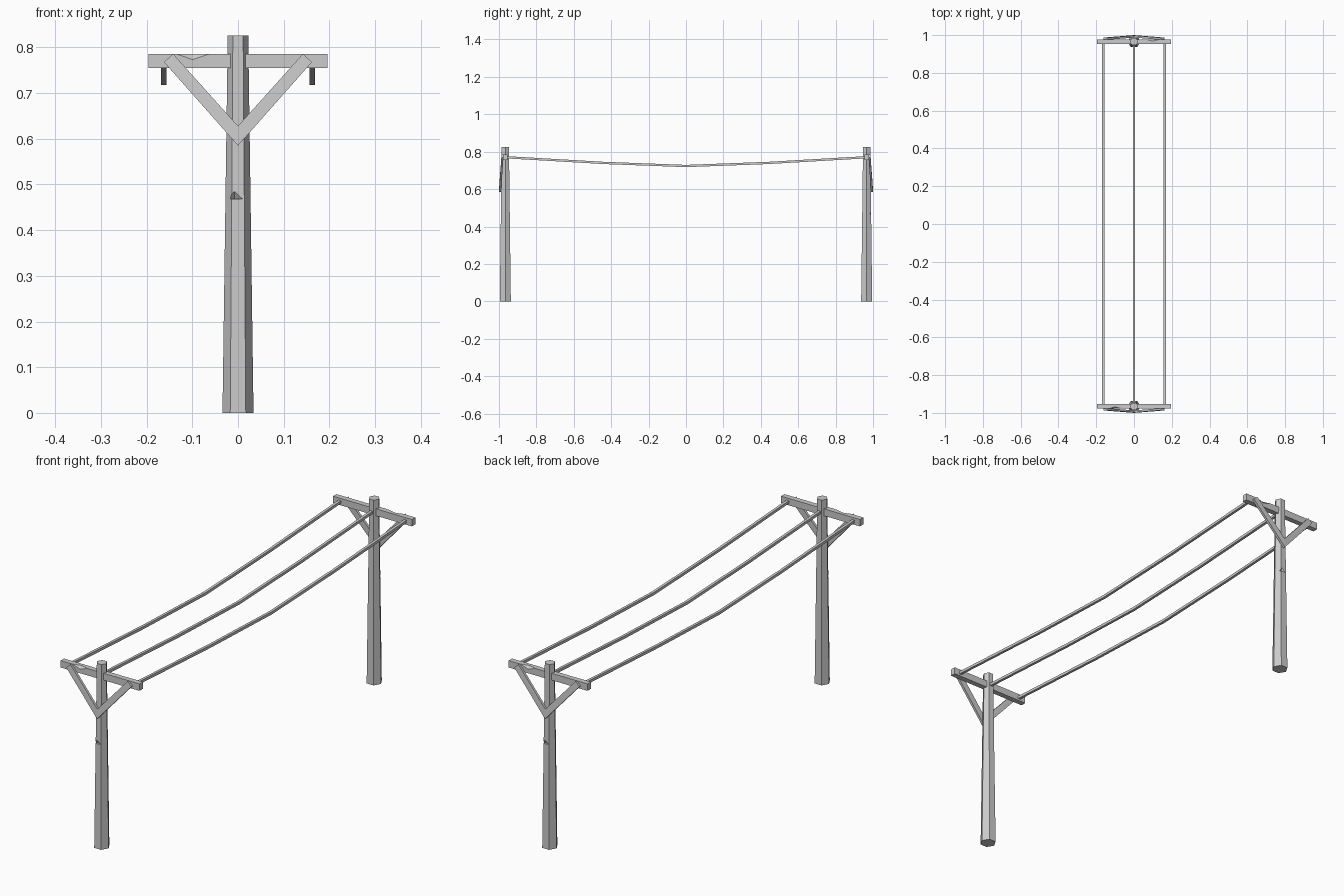
import bpy, bmesh, math
from mathutils import Vector

if "Cube" in bpy.data.objects:
    bpy.data.objects.remove(bpy.data.objects["Cube"])

POLE_Y = -0.966


def hull(name, pts):
    """Convex solid around a few points."""
    bm = bmesh.new()
    for p in pts:
        bm.verts.new(p)
    bmesh.ops.convex_hull(bm, input=bm.verts)
    bmesh.ops.dissolve_limit(bm, angle_limit=0.001, verts=bm.verts, edges=bm.edges)
    bmesh.ops.recalc_face_normals(bm, faces=bm.faces)
    me = bpy.data.meshes.new(name)
    bm.to_mesh(me)
    bm.free()
    ob = bpy.data.objects.new(name, me)
    bpy.context.collection.objects.link(ob)
    return ob


def chip(ob, pts):
    """Cut a splintered notch out of a part."""
    cutter = hull("chip_cutter", pts)
    cutter.hide_render = True
    mod = ob.modifiers.new("chip", 'BOOLEAN')
    mod.operation = 'DIFFERENCE'
    mod.solver = 'EXACT'
    mod.object = cutter
    dg = bpy.context.evaluated_depsgraph_get()
    me = bpy.data.meshes.new_from_object(ob.evaluated_get(dg))
    ob.modifiers.clear()
    ob.data = me
    bpy.data.objects.remove(cutter)


# Tapered six-sided pole with a notch on its outer face
ring = [(math.cos(k * math.pi / 3), math.sin(k * math.pi / 3)) for k in range(6)]
pole = hull("front_pole", [(r * c, POLE_Y + r * s, z)
                           for r, z in ((0.034, 0), (0.0225, 0.826)) for c, s in ring])
chip(pole, [(-0.042, -1.0, 0.468), (0.026, -1.0, 0.468),
            (-0.008, -1.0, 0.5), (-0.008, -0.978, 0.468)])

# Crossarm with a chipped top edge
arm = hull("front_crossarm", [(x, y, z) for x in (-0.196, 0.196)
                              for y in (-0.978, -0.954) for z in (0.755, 0.786)])
chip(arm, [(-0.165, -0.985, 0.788), (-0.03, -0.985, 0.788),
           (-0.1, -0.985, 0.765), (-0.1, -0.966, 0.788)])

# Diagonal braces, mitred together on the pole
profile = [(0, 0.585, -1.0), (0, 0.628, -0.998), (0.142, 0.786, -0.986), (0.162, 0.768, -0.987)]
parts = [pole, arm]
for side, sx in (("left", -1), ("right", 1)):
    parts.append(hull(f"front_brace_{side}", [(sx * x, y + d, z)
                                              for x, z, y in profile for d in (0, 0.011)]))

# The rear pole is the front one turned half way round
for ob in parts:
    twin = ob.copy()
    twin.name = ob.name.replace("front", "back")
    twin.rotation_euler.z = math.pi
    bpy.context.collection.objects.link(twin)

# Sagging square wires
path = [(-0.956, 0.770), (-0.44, 0.740), (0, 0.7235), (0.44, 0.740), (0.956, 0.770)]
h = 0.006
for name, x in (("left", -0.163), ("middle", 0), ("right", 0.163)):
    bm = bmesh.new()
    rings = [[bm.verts.new((x + a * h, y, z + b * h))
              for a, b in ((-1, -1), (1, -1), (1, 1), (-1, 1))] for y, z in path]
    for r0, r1 in zip(rings, rings[1:]):
        for k in range(4):
            bm.faces.new((r0[k], r0[(k + 1) % 4], r1[(k + 1) % 4], r1[k]))
    bm.faces.new(rings[0])
    bm.faces.new(rings[-1])
    bmesh.ops.recalc_face_normals(bm, faces=bm.faces)
    me = bpy.data.meshes.new(f"wire_{name}")
    bm.to_mesh(me)
    bm.free()
    bpy.context.collection.objects.link(bpy.data.objects.new(f"wire_{name}", me))
